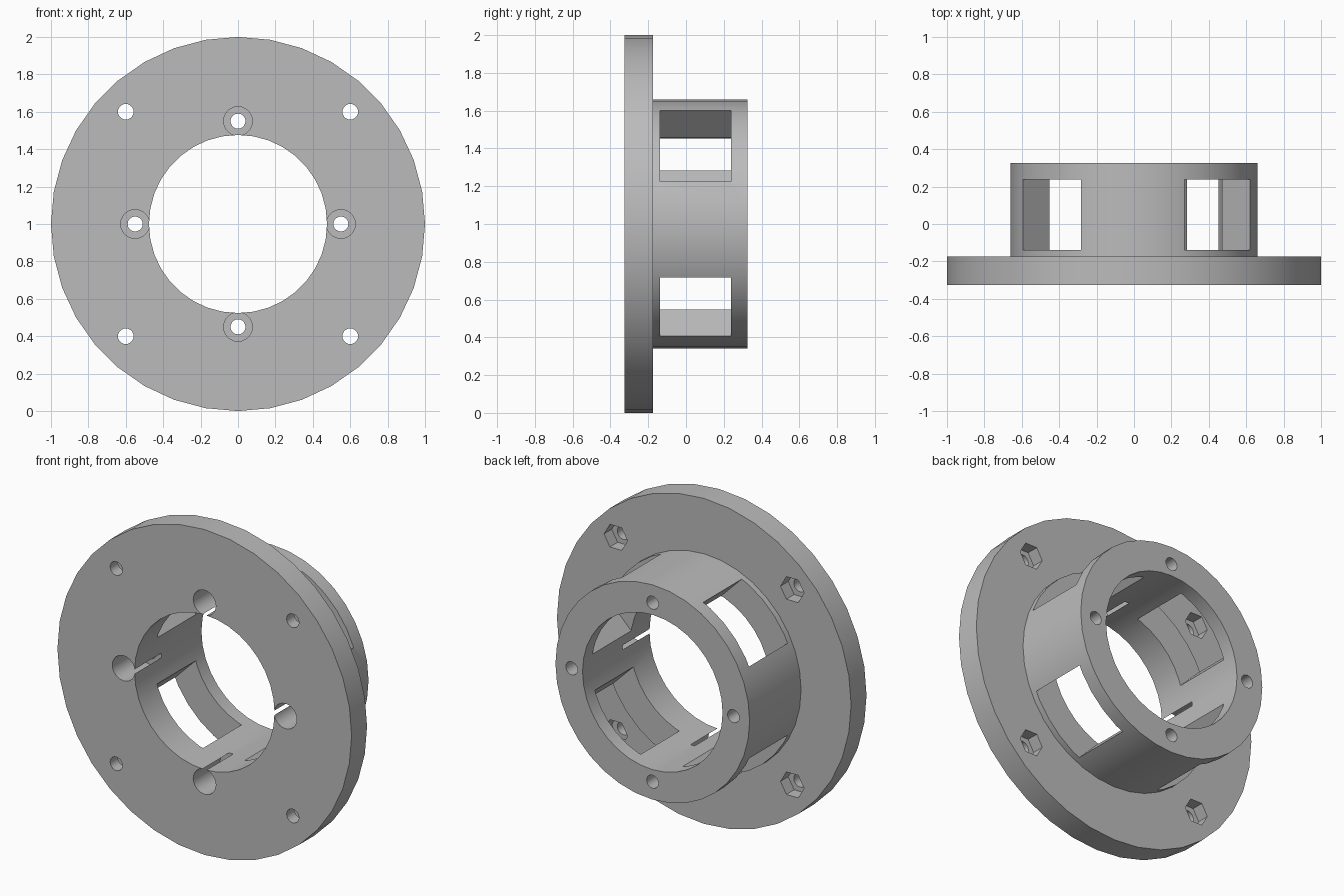
import bpy, bmesh
from math import sin, cos, pi, radians
from mathutils import Vector, Matrix

cube = bpy.data.objects.get("Cube")
if cube:
    bpy.data.objects.remove(cube, do_unlink=True)

CENTRE = Vector((0, 0, 1))
FRONT, STEP, BACK = -0.325, -0.175, 0.325
BORE, HUB, FLANGE = 0.476, 0.66, 1.0

grey = bpy.data.materials.new("plain grey")
grey.use_nodes = True
colour = (0.5, 0.5, 0.5, 1)
grey.diffuse_color = colour
grey.node_tree.nodes["Principled BSDF"].inputs["Base Color"].default_value = colour


def to_object(name, bm):
    bmesh.ops.recalc_face_normals(bm, faces=bm.faces)
    mesh = bpy.data.meshes.new(name)
    bm.to_mesh(mesh)
    bm.free()
    mesh.materials.append(grey)
    obj = bpy.data.objects.new(name, mesh)
    bpy.context.collection.objects.link(obj)
    return obj


def prism(name, outline, y0, y1):
    """Extrude an (x, z) outline about the hub axis from y0 to y1."""
    bm = bmesh.new()
    face = bm.faces.new([bm.verts.new(CENTRE + Vector((x, y0, z))) for x, z in outline])
    new = bmesh.ops.extrude_face_region(bm, geom=[face])["geom"]
    verts = [v for v in new if isinstance(v, bmesh.types.BMVert)]
    bmesh.ops.translate(bm, verts=verts, vec=(0, y1 - y0, 0))
    return to_object(name, bm)


def ring(cx, cz, r, sides):
    return [(cx + r * cos(2 * pi * i / sides), cz + r * sin(2 * pi * i / sides))
            for i in range(sides)]


# Flanged hub, turned from a stepped section
bm = bmesh.new()
section = [(BORE, FRONT), (FLANGE, FRONT), (FLANGE, STEP),
           (HUB, STEP), (HUB, BACK), (BORE, BACK)]
verts = [bm.verts.new(CENTRE + Vector((r, y, 0))) for r, y in section]
edges = [bm.edges.new((verts[i - 1], verts[i])) for i in range(len(verts))]
bmesh.ops.spin(bm, geom=verts + edges, cent=CENTRE, axis=(0, 1, 0),
               angle=2 * pi, steps=36)
bmesh.ops.remove_doubles(bm, verts=bm.verts, dist=0.0005)
body = to_object("flanged_hub", bm)

cutters = []
for i in range(4):
    # Counterbored screw holes through the hub wall
    a = i * pi / 2
    x, z = 0.55 * cos(a), 0.55 * sin(a)
    cutters.append(prism("screw_hole", ring(x, z, 0.04, 20), -0.5, 0.5))
    cutters.append(prism("counterbore", ring(x, z, 0.077, 24), -0.5, -0.065))

    # Flange bolt holes with hexagonal nut pockets behind
    sx, sz = (1, -1, -1, 1)[i], (1, 1, -1, -1)[i]
    cutters.append(prism("bolt_hole", ring(0.6 * sx, 0.6 * sz, 0.042, 20), -0.5, 0))
    cutters.append(prism("nut_pocket", ring(0.6 * sx, 0.6 * sz, 0.08, 6), -0.25, 0))

    # Diagonal windows; the upper left one is a little wider
    low, high = (-0.279, 0.234) if i == 0 else (-0.22, 0.22)
    turn = Matrix.Rotation(a + radians(45), 2)
    box = [turn @ Vector(p) for p in ((0.3, low), (0.8, low), (0.8, high), (0.3, high))]
    cutters.append(prism("window", box, -0.138, 0.237))

# Cut every opening, then discard the cutters
bpy.context.view_layer.objects.active = body
for cutter in cutters:
    cutter.hide_render = True
    mod = body.modifiers.new("cut", "BOOLEAN")
    mod.operation = "DIFFERENCE"
    mod.solver = "EXACT"
    mod.object = cutter
    bpy.ops.object.modifier_apply(modifier=mod.name)
    bpy.data.objects.remove(cutter, do_unlink=True)

bpy.ops.object.select_all(action="DESELECT")
body.select_set(True)
bpy.ops.object.shade_smooth_by_angle(angle=radians(30))
